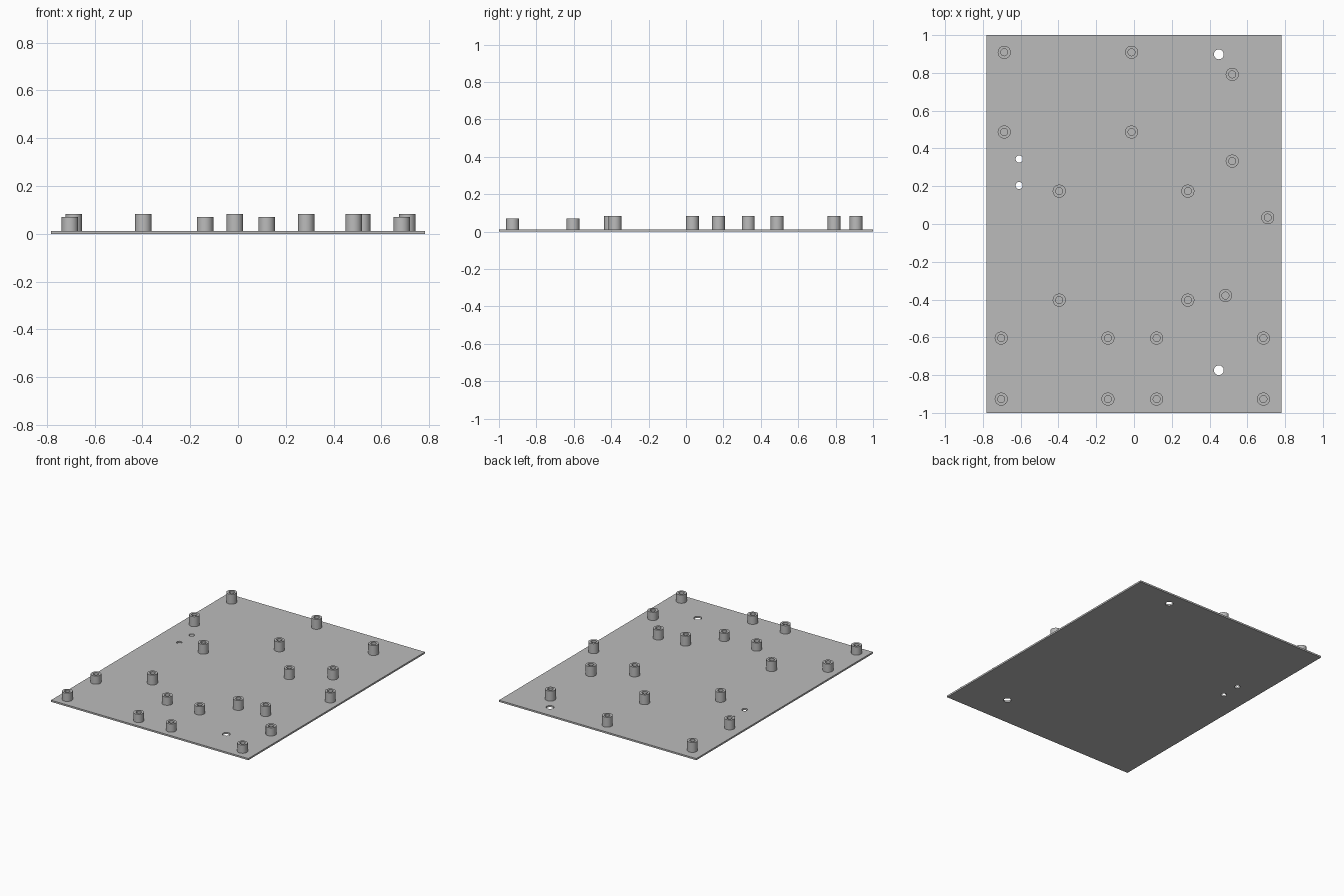
import bpy
import bmesh
from math import cos, sin, tau, radians

if "Cube" in bpy.data.objects:
    bpy.data.objects.remove(bpy.data.objects["Cube"], do_unlink=True)

HALF_X, HALF_Y, PLATE_TOP = 0.782, 1.0, 0.012
SEGMENTS = 32

grey = bpy.data.materials.new("plain grey")
grey.use_nodes = True
colour = (0.5, 0.5, 0.5, 1)
grey.diffuse_color = colour
grey.node_tree.nodes["Principled BSDF"].inputs["Base Color"].default_value = colour


def add_object(name, bm):
    bmesh.ops.recalc_face_normals(bm, faces=bm.faces)
    mesh = bpy.data.meshes.new(name)
    bm.to_mesh(mesh)
    bm.free()
    mesh.materials.append(grey)
    obj = bpy.data.objects.new(name, mesh)
    bpy.context.collection.objects.link(obj)
    return obj


def smooth(obj):
    bpy.ops.object.select_all(action="DESELECT")
    obj.select_set(True)
    bpy.context.view_layer.objects.active = obj
    bpy.ops.object.shade_smooth_by_angle(angle=radians(30))


def add_standoff(name, x, y, top, outer=0.0345, inner=0.0185):
    """Hollow post: a closed square profile swept around the vertical axis."""
    bm = bmesh.new()
    profile = [(outer, PLATE_TOP), (outer, top), (inner, top), (inner, PLATE_TOP)]
    rings = [[bm.verts.new((r * cos(tau * i / SEGMENTS), r * sin(tau * i / SEGMENTS), z))
              for i in range(SEGMENTS)] for r, z in profile]
    for a, b in zip(rings, rings[1:] + rings[:1]):
        for i in range(SEGMENTS):
            j = (i + 1) % SEGMENTS
            bm.faces.new((a[i], a[j], b[j], b[i]))
    obj = add_object(name, bm)
    obj.location = (x, y, 0)
    smooth(obj)


# Base plate
bm = bmesh.new()
bmesh.ops.create_cube(bm, size=1)
for v in bm.verts:
    v.co = (v.co.x * 2 * HALF_X, v.co.y * 2 * HALF_Y, (v.co.z + 0.5) * PLATE_TOP)
plate = add_object("base_plate", bm)

# Through holes: two large, two small
bm = bmesh.new()
for x, y, r in [(0.449, 0.898, 0.026), (0.449, -0.774, 0.026),
                (-0.608, 0.344, 0.019), (-0.608, 0.204, 0.019)]:
    made = bmesh.ops.create_cone(bm, cap_ends=True, segments=SEGMENTS,
                                 radius1=r, radius2=r, depth=0.1)
    bmesh.ops.translate(bm, verts=made["verts"], vec=(x, y, 0))
cutter = add_object("hole_cutter", bm)
cutter.hide_render = True
cutter.hide_viewport = True
cut = plate.modifiers.new("holes", "BOOLEAN")
cut.operation = "DIFFERENCE"
cut.solver = "EXACT"
cut.object = cutter

# Tall standoffs: rectangular groups, then single posts
tall = [(x, y) for x in (-0.687, -0.013) for y in (0.909, 0.487)]
tall += [(x, y) for x in (-0.396, 0.285) for y in (0.174, -0.403)]
tall += [(0.52, 0.792), (0.52, 0.333), (0.708, 0.034), (0.484, -0.379)]
for n, (x, y) in enumerate(tall):
    add_standoff(f"tall_standoff_{n + 1}", x, y, 0.083)

# Short standoffs: two rows of four near the front
short = [(x, y) for y in (-0.604, -0.927) for x in (-0.703, -0.138, 0.12, 0.685)]
for n, (x, y) in enumerate(short):
    add_standoff(f"short_standoff_{n + 1}", x, y, 0.071)
